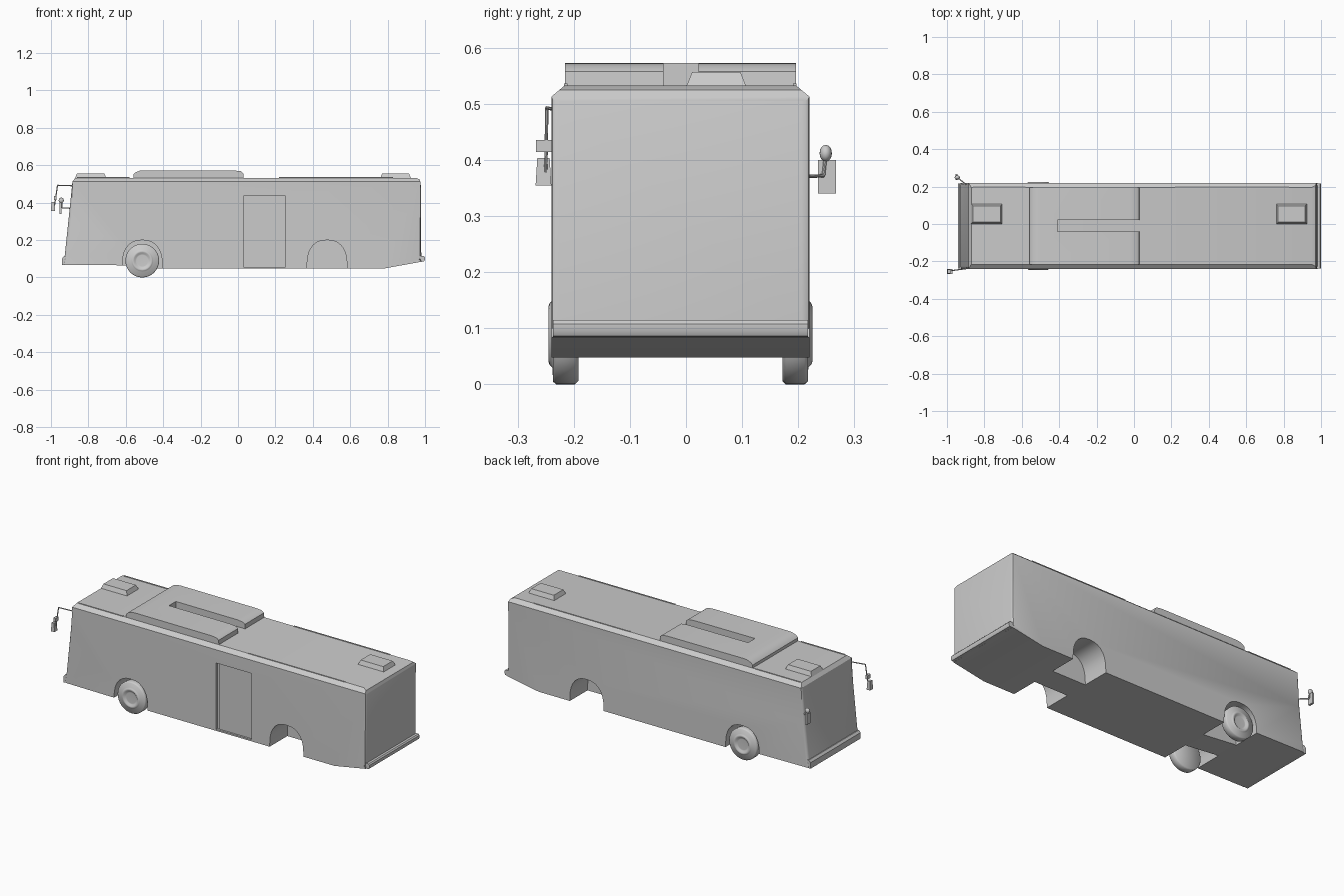
import bpy, bmesh, math
from mathutils import Vector

cube = bpy.data.objects.get("Cube")
if cube:
    bpy.data.objects.remove(cube, do_unlink=True)

MID = -0.01          # centre line of the coach body
HALF = 0.23          # half width of the body

grey = bpy.data.materials.new("plain_grey")
grey.use_nodes = True
grey.diffuse_color = (0.6, 0.6, 0.6, 1)
grey.node_tree.nodes["Principled BSDF"].inputs["Base Color"].default_value = (0.6, 0.6, 0.6, 1)


def finish(name, bm, angle=35):
    bmesh.ops.recalc_face_normals(bm, faces=bm.faces)
    mesh = bpy.data.meshes.new(name)
    bm.to_mesh(mesh)
    bm.free()
    mesh.materials.append(grey)
    ob = bpy.data.objects.new(name, mesh)
    bpy.context.collection.objects.link(ob)
    smooth(ob, angle)
    return ob


def smooth(ob, angle=35):
    bpy.ops.object.select_all(action='DESELECT')
    ob.select_set(True)
    bpy.context.view_layer.objects.active = ob
    bpy.ops.object.shade_smooth_by_angle(angle=math.radians(angle))


def prism_mesh(points, y0, y1):
    """Side profile (x, z) stretched from y0 to y1."""
    bm = bmesh.new()
    face = bm.faces.new([bm.verts.new((x, y0, z)) for x, z in points])
    ext = bmesh.ops.extrude_face_region(bm, geom=[face])
    moved = [v for v in ext['geom'] if isinstance(v, bmesh.types.BMVert)]
    bmesh.ops.translate(bm, verts=moved, vec=(0, y1 - y0, 0))
    return bm


def prism(name, points, y0, y1):
    return finish(name, prism_mesh(points, y0, y1))


def box(name, low, high, inset=0.0):
    """Box between two corners, its top drawn in by inset."""
    bm = bmesh.new()
    bmesh.ops.create_cube(bm, size=1)
    low, high = Vector(low), Vector(high)
    for v in bm.verts:
        up = v.co.z > 0
        v.co = Vector([(a + b) / 2 + c * (b - a) for a, b, c in zip(low, high, v.co)])
        if up:
            for i in (0, 1):
                v.co[i] += inset if v.co[i] < (low[i] + high[i]) / 2 else -inset
    return finish(name, bm)


def rod(name, a, b, radius=0.003):
    a, b = Vector(a), Vector(b)
    bm = bmesh.new()
    bmesh.ops.create_cone(bm, cap_ends=True, segments=8, radius1=radius,
                          radius2=radius, depth=(b - a).length)
    turn = (b - a).to_track_quat('Z', 'Y')
    for v in bm.verts:
        v.co = turn @ v.co + (a + b) / 2
    return finish(name, bm)


def cut(ob, cutter):
    mod = ob.modifiers.new("cut", 'BOOLEAN')
    mod.operation = 'DIFFERENCE'
    mod.solver = 'EXACT'
    mod.object = cutter
    bpy.ops.object.select_all(action='DESELECT')
    ob.select_set(True)
    bpy.context.view_layer.objects.active = ob
    bpy.ops.object.modifier_apply(modifier=mod.name)
    bpy.data.objects.remove(cutter, do_unlink=True)


# Body shell: side profile, slanted windscreen, rising tail
outline = [(-.935, .068), (-.926, .12), (-.905, .32), (-.885, .513), (-.87, .533),
           (.95, .533), (.97, .525), (.977, .505), (.98, .1), (.98, .084),
           (.78, .048), (-.42, .048), (-.6, .065)]
bm = prism_mesh(outline, MID - HALF, MID + HALF)
bmesh.ops.bisect_plane(bm, geom=bm.verts[:] + bm.edges[:] + bm.faces[:],
                       plane_co=(0, 0, .513), plane_no=(0, 0, 1))
# roof shoulders lean inward
for v in bm.verts:
    if v.co.z > .514:
        lean = .024 * min(1, (v.co.z - .513) / .02)
        v.co.y += lean if v.co.y < MID else -lean
# rounded upright corners
corners = []
for e in bm.edges:
    a, b = (v.co for v in e.verts)
    if abs(a.y - b.y) < .001 and max(a.z, b.z) < .52 and abs(a.z - b.z) > .03 \
            and (max(a.x, b.x) < -.87 or min(a.x, b.x) > .97):
        corners.append(e)
bmesh.ops.bevel(bm, geom=corners, offset=.014, segments=3, profile=.5, affect='EDGES')
body = finish("body", bm)

# Wheel wells, both axles and both sides
for cx in (-.512, .476):
    arch = [(cx - .107, -.05), (cx - .107, .06)]
    for i in range(1, 14):
        t = math.pi * (1 - i / 14)
        arch.append((cx + .107 * math.copysign(abs(math.cos(t)) ** .85, math.cos(t)),
                     .06 + .14 * math.sin(t) ** .8))
    arch += [(cx + .107, .06), (cx + .107, -.05)]
    for y0, y1 in ((MID - .3, MID - .07), (MID + .07, MID + .3)):
        cut(body, prism("well_cutter", arch, y0, y1))

# Recessed side door
cut(body, box("door_cutter", (.03, MID - .3, .057), (.253, MID - HALF + .012, .437)))
smooth(body)
box("door_panel", (.045, MID - HALF + .006, .06), (.25, MID - HALF + .014, .434))

# Bumpers
prism("front_bumper", [(-.942, .066), (-.942, .1), (-.932, .112), (-.915, .112), (-.915, .068)],
      MID - HALF + .003, MID + HALF - .003)
prism("rear_bumper", [(.955, .083), (.995, .086), (1, .095), (1, .108), (.994, .115), (.955, .115)],
      MID - HALF + .003, MID + HALF - .003)

# Front wheels, turned from one profile of radius and outward depth
wheel = [(0, 0), (.084, 0), (.09, .006), (.09, .039), (.085, .045), (.06, .046),
         (.055, .051), (.05, .053), (.044, .052), (.036, .045), (.03, .044), (0, .047)]
for side, label in ((-1, "right"), (1, "left")):
    bm = bmesh.new()
    verts = [bm.verts.new((r, side * d, 0)) for r, d in wheel]
    edges = [bm.edges.new(p) for p in zip(verts, verts[1:])]
    bmesh.ops.spin(bm, geom=verts + edges, cent=(0, 0, 0), axis=(0, 1, 0),
                   angle=math.tau, steps=32, use_duplicate=False)
    bmesh.ops.remove_doubles(bm, verts=bm.verts, dist=.0005)
    bmesh.ops.translate(bm, verts=bm.verts, vec=(-.512, MID + side * .182, .09))
    finish("front_wheel_" + label, bm, 50)

# Roof unit with a slot open to the rear
unit = prism("roof_unit", [(-.56, .528), (-.56, .55), (-.548, .562), (-.525, .571), (-.5, .573),
                           (-.02, .572), (.015, .568), (.028, .558), (.03, .528)],
             MID - .206, MID + .206)
cut(unit, box("slot_cutter", (-.41, MID - .03, .5), (.1, MID + .032, .6)))
smooth(unit)

# Roof hatches
for name, x0, x1 in (("front_roof_hatch", -.872, -.704), ("rear_roof_hatch", .76, .925)):
    box(name, (x0, 0, .53), (x1, .108, .557), .011)

# Thin roof rails
for y in (MID - .204, MID + .204):
    for x0, x1 in ((-.86, -.58), (.22, .83)):
        box("roof_rail", (x0, y - .003, .53), (x1, y + .003, .536))

# Right mirror: hanging arm with two glasses
rod("right_mirror_arm", (-.87, -.235, .49), (-.965, -.248, .493))
rod("right_mirror_stem", (-.965, -.248, .493), (-.983, -.25, .37))
box("right_mirror_upper", (-.985, -.267, .414), (-.97, -.24, .436))
box("right_mirror_lower", (-1, -.268, .355), (-.978, -.24, .404), .003)

# Left mirror: short arm, plate and small round glass
rod("left_mirror_arm", (-.89, .205, .37), (-.94, .245, .372))
rod("left_mirror_stem", (-.94, .245, .372), (-.945, .25, .42))
box("left_mirror_plate", (-.955, .235, .34), (-.943, .267, .4))
bm = bmesh.new()
bmesh.ops.create_uvsphere(bm, u_segments=16, v_segments=8, radius=1)
for v in bm.verts:
    v.co = Vector((-.945 + .014 * v.co.x, .249 + .011 * v.co.y, .412 + .015 * v.co.z))
finish("left_mirror_round", bm, 60)
